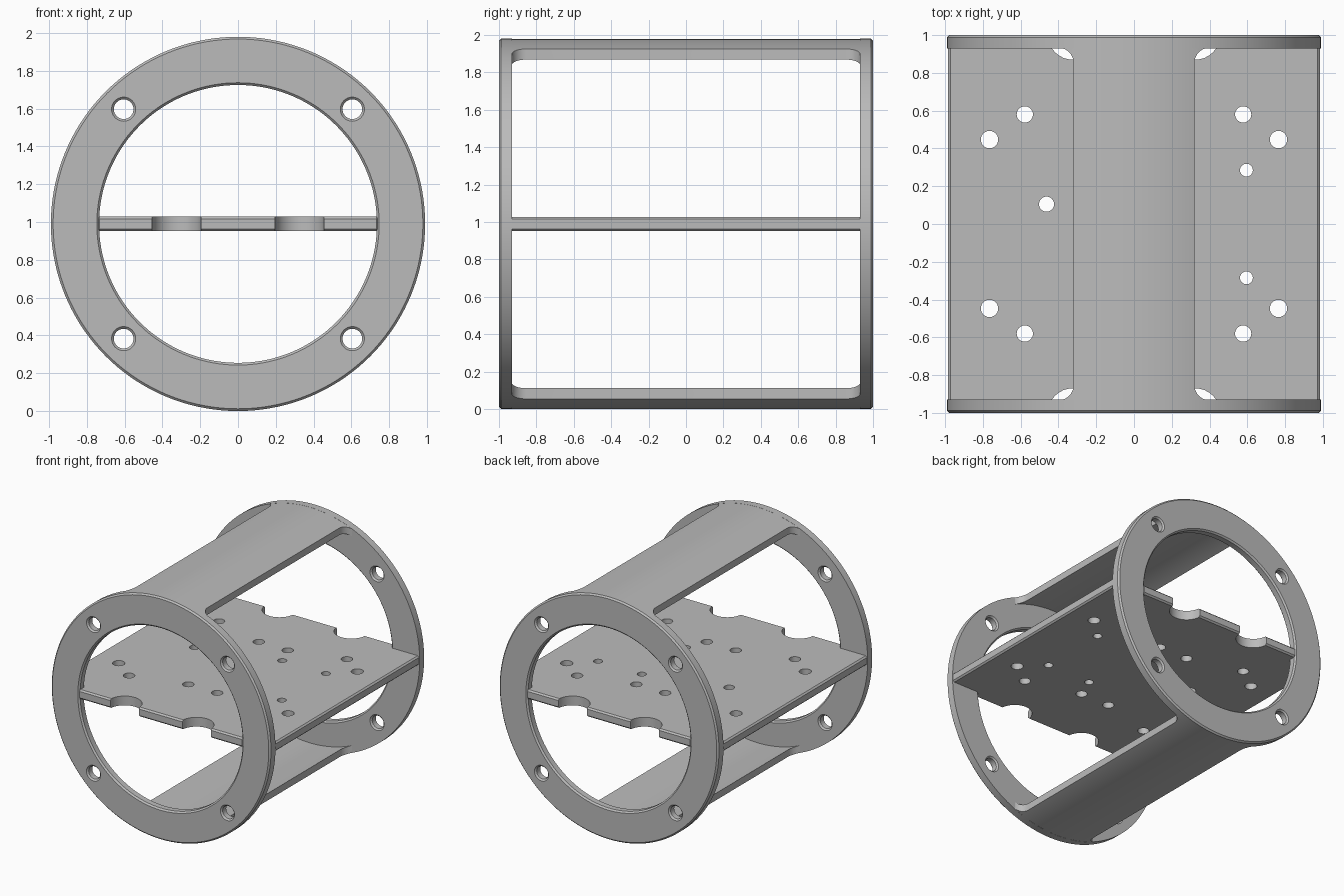
import bpy, bmesh, math
from mathutils import Matrix, Vector

if "Cube" in bpy.data.objects:
    bpy.data.objects.remove(bpy.data.objects["Cube"])

R = 0.99          # outer radius and axis height
T = 0.07          # ring thickness
C = 0.012         # edge chamfer

grey = bpy.data.materials.new("light grey")
grey.use_nodes = True
grey.diffuse_color = (0.5, 0.5, 0.5, 1)
grey.node_tree.nodes["Principled BSDF"].inputs["Base Color"].default_value = (0.5, 0.5, 0.5, 1)


def make(name, bm):
    bmesh.ops.remove_doubles(bm, verts=bm.verts, dist=1e-5)
    bmesh.ops.recalc_face_normals(bm, faces=bm.faces)
    mesh = bpy.data.meshes.new(name)
    bm.to_mesh(mesh)
    bm.free()
    mesh.materials.append(grey)
    obj = bpy.data.objects.new(name, mesh)
    bpy.context.collection.objects.link(obj)
    return obj


def lathe(bm, profile, steps, centre=(0, 0, 0), along_y=True):
    """Spin a closed (radius, height) profile around the y or z axis."""
    part = bmesh.new()
    verts = [part.verts.new((r, 0, h)) for r, h in profile]
    edges = [part.edges.new((v, verts[(i + 1) % len(verts)])) for i, v in enumerate(verts)]
    bmesh.ops.spin(part, geom=verts + edges, cent=(0, 0, 0), axis=(0, 0, 1),
                   angle=math.tau, steps=steps)
    bmesh.ops.remove_doubles(part, verts=part.verts, dist=1e-5)
    turn = Matrix.Rotation(math.pi / 2, 4, 'X') if along_y else Matrix()
    part.transform(Matrix.Translation(centre) @ turn)
    bmesh.ops.recalc_face_normals(part, faces=part.faces)
    temp = bpy.data.meshes.new("temp")
    part.to_mesh(temp)
    part.free()
    bm.from_mesh(temp)
    bpy.data.meshes.remove(temp)


def pin(bm, centre, r, half, along_y=False):
    lathe(bm, [(0, -half), (r, -half), (r, half), (0, half)], 32, centre, along_y)


def cut(obj, bm):
    cutter = make("cutter", bm)
    cutter.hide_render = True
    mod = obj.modifiers.new("cut", 'BOOLEAN')
    mod.operation, mod.solver, mod.object = 'DIFFERENCE', 'EXACT', cutter
    apply(obj, mod)
    bpy.data.objects.remove(cutter)


def apply(obj, mod):
    select(obj)
    bpy.ops.object.modifier_apply(modifier=mod.name)


def select(obj):
    bpy.ops.object.select_all(action='DESELECT')
    obj.select_set(True)
    bpy.context.view_layer.objects.active = obj


def smooth(obj):
    select(obj)
    bpy.ops.object.shade_smooth_by_angle(angle=math.radians(30))


# End rings with chamfered rims and four chamfered bolt holes
BORE = 0.735
for name, side in (("front_ring", -1), ("back_ring", 1)):
    bm = bmesh.new()
    outline = [(BORE, C), (BORE + C, 0), (R - C, 0), (R, C),
               (R, T), (BORE + C, T), (BORE, T - C)]
    lathe(bm, [(r, side * (h - 1)) for r, h in outline], 144, (0, 0, R))
    ring = make(name, bm)
    bm = bmesh.new()
    mid = T / 2
    hole = [(0, -mid - C), (0.052 + 2 * C, -mid - C), (0.052, -mid + C),
            (0.052, mid - C), (0.052 + 2 * C, mid + C), (0, mid + C)]
    for x in (-0.605, 0.605):
        for z in (-0.607, 0.607):
            lathe(bm, hole, 32, (x, side * (1 - mid), R + z))
    cut(ring, bm)
    smooth(ring)

# Curved straps: a tube with a round-cornered window on either side
bm = bmesh.new()
inner, outer, end = 0.935, R - 0.001, 0.95
lathe(bm, [(inner, -end), (outer, -end), (outer, end), (inner, end)], 144, (0, 0, R))
straps = make("top_and_bottom_straps", bm)
bm = bmesh.new()
for side in (-1, 1):
    box = bmesh.ops.create_cube(bm, size=1, matrix=Matrix.Translation((side * 0.82, 0, R))
                                @ Matrix.Diagonal((1, 1.866, 2.4, 1)))
    corners = {e for v in box["verts"] for e in v.link_edges
               if abs(e.verts[0].co.z - e.verts[1].co.z) > 1}
    bmesh.ops.bevel(bm, geom=list(corners), offset=0.08, segments=8, profile=0.5,
                    affect='EDGES')
cut(straps, bm)
smooth(straps)

# Mounting plate: wide between the rings, narrower tongues through the bores
W, TONGUE, HALF = 0.984, 0.745, 0.038
bm = bmesh.new()
quarter = [(W, 0.95), (TONGUE, 0.95), (TONGUE, 0.998)]
outline = quarter + [(-x, y) for x, y in reversed(quarter)]
outline += [(-x, -y) for x, y in outline]
face = bm.faces.new([bm.verts.new((x, y, R - HALF)) for x, y in outline])
grown = bmesh.ops.extrude_face_region(bm, geom=[face])["geom"]
bmesh.ops.translate(bm, vec=Vector((0, 0, 2 * HALF)),
                    verts=[v for v in grown if isinstance(v, bmesh.types.BMVert)])
plate = make("mounting_plate", bm)
mod = plate.modifiers.new("chamfer", 'BEVEL')
mod.width, mod.segments = C, 1
apply(plate, mod)

# Round notches in both ends, then the drilled holes
bm = bmesh.new()
for x in (-0.325, 0.325):
    for y in (-1, 1):
        pin(bm, (x, y, R), 0.13, 0.2)
for y in (-1, 1):
    for x in (-1, 1):
        pin(bm, (x * 0.578, y * 0.58, R), 0.043, 0.2)
        pin(bm, (x * 0.765, y * 0.447, R), 0.046, 0.2)
        pin(bm, (x * 0.13, y * 0.455, R), 0.043, 0.2)
    for x in (0.2, 0.595):
        pin(bm, (x, y * 0.285, R), 0.034, 0.2)
pin(bm, (-0.463, 0.105, R), 0.04, 0.2)
cut(plate, bm)
smooth(plate)
